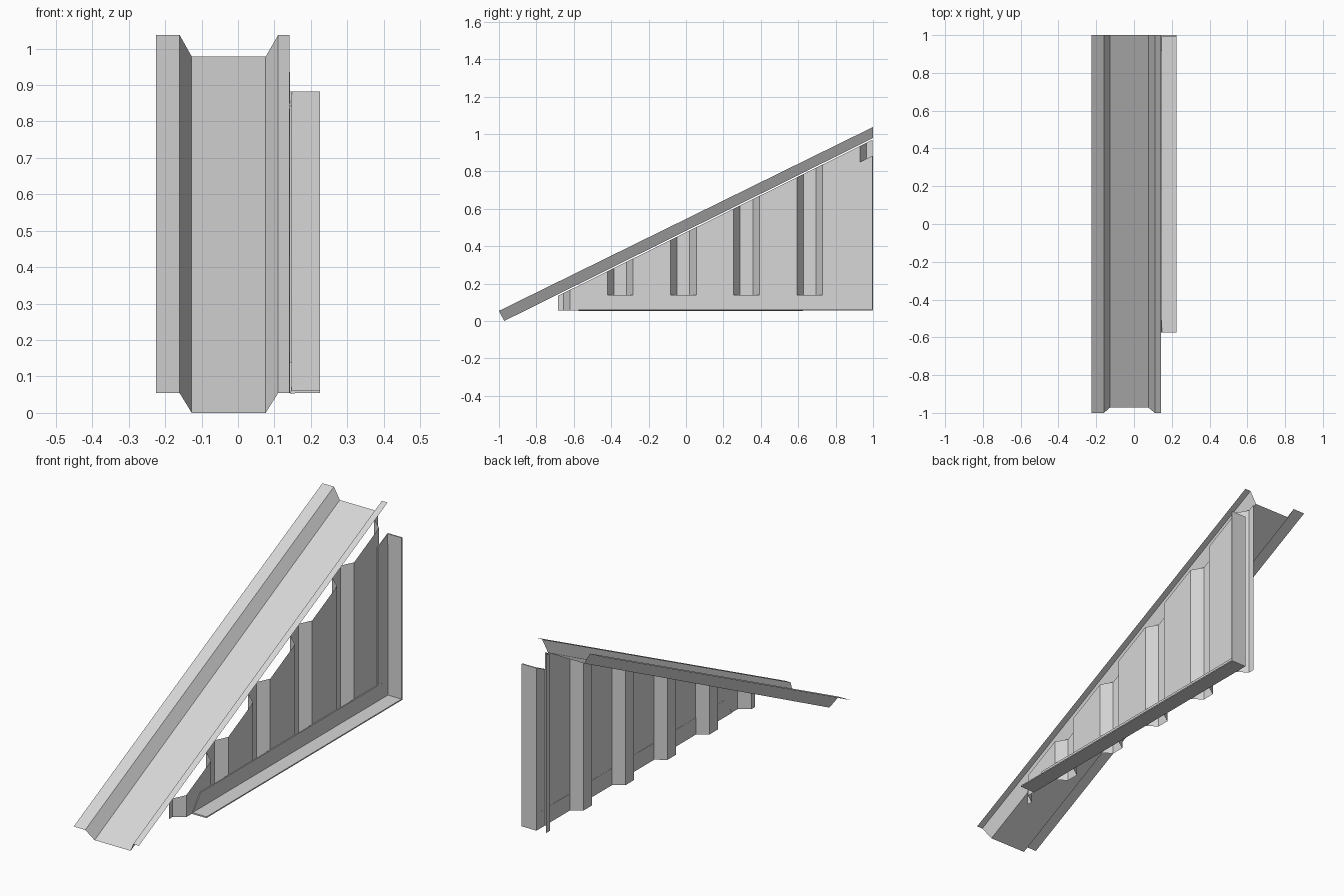
import bpy
import bmesh

cube = bpy.data.objects.get("Cube")
if cube:
    bpy.data.objects.remove(cube, do_unlink=True)

# One painted-metal grey
grey = bpy.data.materials.new("sheet metal grey")
grey.use_nodes = True
colour = (0.68, 0.68, 0.68, 1)
grey.diffuse_color = colour
grey.node_tree.nodes["Principled BSDF"].inputs["Base Color"].default_value = colour

SLOPE = 0.496
BASE = 0.055       # bottom of wall and trim
TRIM_X = 0.145     # plane of the trim legs
OUTER_X = 0.225


def roof_under(y):
    """Height of the underside of the roof channel."""
    return 0.978 + SLOPE * (y - 1)


def strip(name, start, end):
    """Flat-shaded sheet joining two matching polylines."""
    bm = bmesh.new()
    a = [bm.verts.new(p) for p in start]
    b = [bm.verts.new(p) for p in end]
    for i in range(len(a) - 1):
        bm.faces.new((a[i], a[i + 1], b[i + 1], b[i]))
    mesh = bpy.data.meshes.new(name)
    bm.to_mesh(mesh)
    bm.free()
    mesh.materials.append(grey)
    obj = bpy.data.objects.new(name, mesh)
    bpy.context.collection.objects.link(obj)
    return obj


def thicken(obj, amount, offset):
    mod = obj.modifiers.new("sheet thickness", 'SOLIDIFY')
    mod.thickness = amount
    mod.offset = offset
    mod.use_even_offset = True


# Sloping roof channel: wide flange, trough, narrow flange
profile = [(-0.225, True), (-0.16, True), (-0.127, False),
           (0.076, False), (0.11, True), (0.142, True)]
low_end = [(x, -1, 0.054) if up else (x, -0.972, 0) for x, up in profile]
high_end = [(x, 1, 1.037 if up else 0.978) for x, up in profile]
strip("roof_channel", low_end, high_end)

# Corrugated wall, its ribs set back towards -x, top cut along the roof
FLAT_X, RIB_X, PITCH = 0.143, 0.09, 0.3375
plan = [(RIB_X, -0.685)]
for i in range(5):
    y = -0.655 + i * PITCH
    plan += [(RIB_X, y), (FLAT_X, y + 0.035),
             (FLAT_X, y + 0.235), (RIB_X, y + 0.27)]
plan.append((RIB_X, 0.998))
strip("corrugated_wall",
      [(x, y, BASE) for x, y in plan],
      [(x, y, roof_under(y) - 0.008) for x, y in plan])

# Base trim: upright leg with mitred front end, and outward flange
base_trim = strip("base_trim",
                  [(TRIM_X, -0.51, 0.14), (TRIM_X, -0.575, BASE + 0.003),
                   (OUTER_X, -0.575, BASE + 0.003)],
                  [(TRIM_X, 0.998, 0.14), (TRIM_X, 0.998, BASE + 0.003),
                   (OUTER_X, 0.998, BASE + 0.003)])
thicken(base_trim, 0.006, 0)

# Rear corner trim: leg along the wall, and outward flange
corner = [(TRIM_X, 0.915, 0.843), (TRIM_X, 0.997, 0.882), (OUTER_X, 0.997, 0.882)]
corner_trim = strip("corner_trim", [(x, y, BASE) for x, y, z in corner], corner)
thicken(corner_trim, 0.006, 0)
